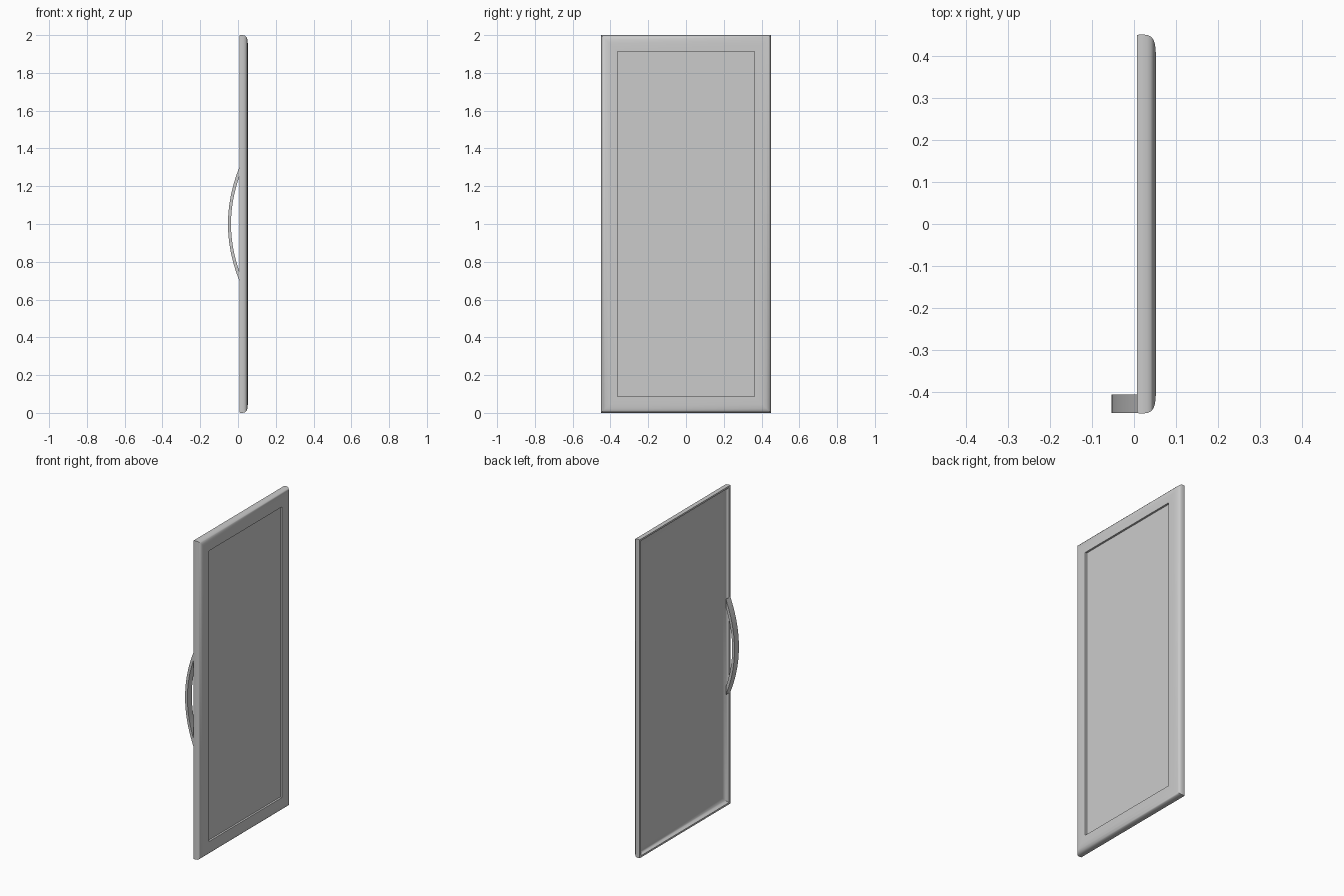
import bpy
import bmesh
import math

cube = bpy.data.objects.get("Cube")
if cube:
    bpy.data.objects.remove(cube, do_unlink=True)

grey = bpy.data.materials.new("light_grey")
grey.use_nodes = True
colour = (0.6, 0.6, 0.6, 1)
grey.diffuse_color = colour
grey.node_tree.nodes["Principled BSDF"].inputs["Base Color"].default_value = colour

HALF_W, HEIGHT, BACK = 0.45, 2.0, 0.007


def finish(name, bm, angle=40):
    bmesh.ops.recalc_face_normals(bm, faces=bm.faces)
    mesh = bpy.data.meshes.new(name)
    bm.to_mesh(mesh)
    bm.free()
    mesh.materials.append(grey)
    obj = bpy.data.objects.new(name, mesh)
    bpy.context.collection.objects.link(obj)
    bpy.ops.object.select_all(action="DESELECT")
    obj.select_set(True)
    bpy.context.view_layer.objects.active = obj
    bpy.ops.object.shade_smooth_by_angle(angle=math.radians(angle))
    return obj


def loft(bm, rings):
    """Join closed rings of equal length into one endless tube."""
    for a, b in zip(rings, rings[1:] + rings[:1]):
        for i in range(len(a)):
            j = (i + 1) % len(a)
            bm.faces.new((a[i], a[j], b[j], b[i]))


# Mitred frame: rounded moulding with a hollow back, as (inset, depth) points
profile = [(0.001, BACK), (0, 0.018), (0.001, 0.031), (0.005, 0.040),
           (0.012, 0.046), (0.024, 0.050), (0.045, 0.052), (0.088, 0.052),
           (0.088, 0.030), (0.045, 0.030), (0.026, 0.026), (0.016, 0.018),
           (0.012, BACK)]
bm = bmesh.new()
corners = [(-1, 0), (1, 0), (1, 1), (-1, 1)]
rings = [[bm.verts.new((x, side * (HALF_W - inset),
                        HEIGHT - inset if top else inset))
          for inset, x in profile] for side, top in corners]
loft(bm, rings)
finish("door_frame", bm)

# Flat panel set back inside the frame
bm = bmesh.new()
bmesh.ops.create_cube(bm, size=1)
for v in bm.verts:
    v.co = (0.035 + v.co.x * 0.010, v.co.y * 0.73, 1 + v.co.z * 1.83)
finish("door_panel", bm)

# Bowed pull handle: a flat strip between an outer and an inner arc
bm = bmesh.new()
STEPS = 24


def arc(half_height, bow, y, t):
    return bm.verts.new((BACK - bow * (1 - t * t), y, 1 + half_height * t))


sections = []
for k in range(STEPS + 1):
    t = -1 + 2 * k / STEPS
    sections.append([arc(0.30, 0.060, -0.449, t), arc(0.30, 0.060, -0.405, t),
                     arc(0.25, 0.044, -0.405, t), arc(0.25, 0.044, -0.449, t)])
for a, b in zip(sections, sections[1:]):
    for i in range(4):
        j = (i + 1) % 4
        bm.faces.new((a[i], a[j], b[j], b[i]))
bm.faces.new(sections[0])
bm.faces.new(sections[-1])
finish("pull_handle", bm)
